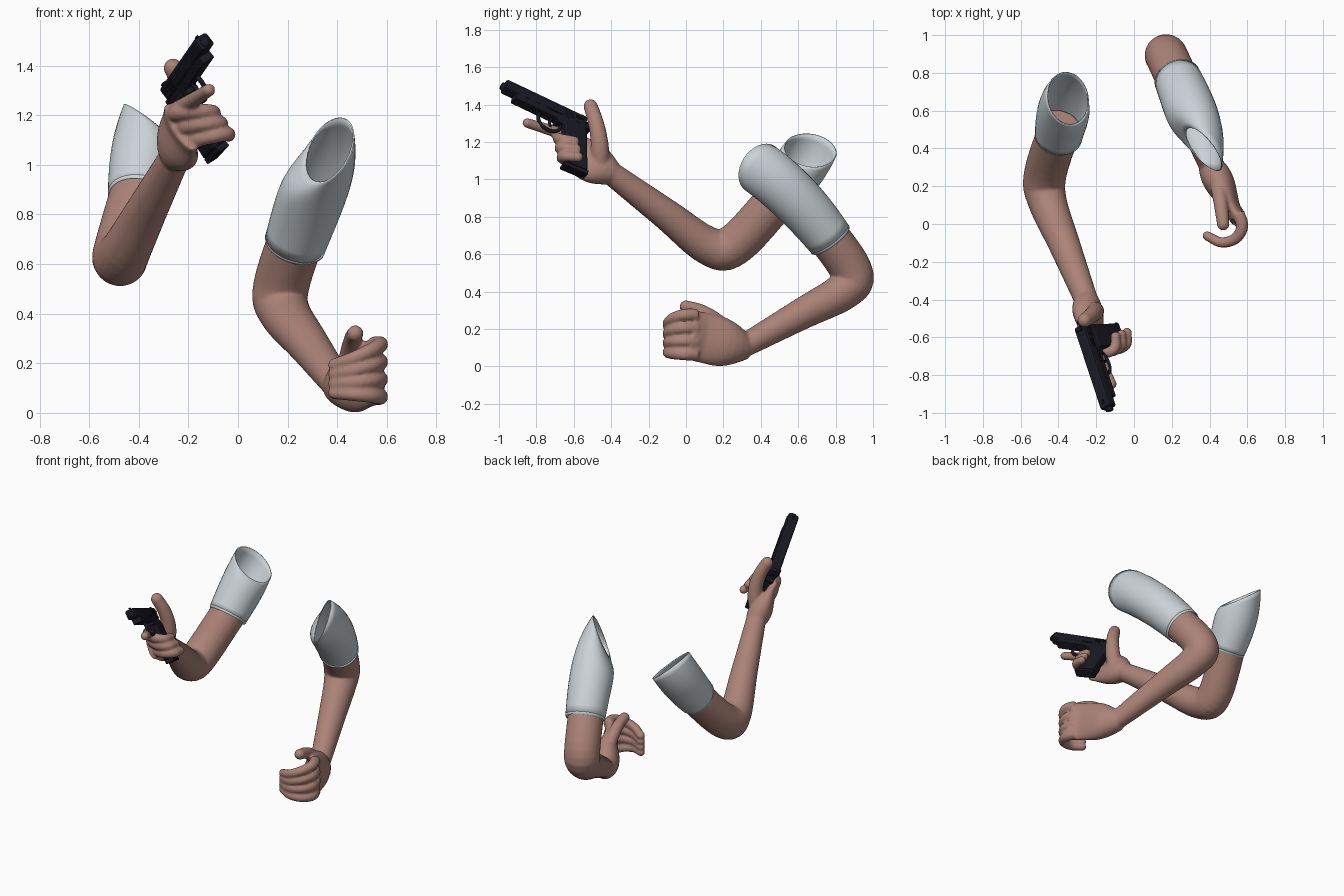
import bpy, bmesh
from math import sin, cos, pi, tau, radians
from mathutils import Vector, Matrix

if "Cube" in bpy.data.objects:
    bpy.data.objects.remove(bpy.data.objects["Cube"])


def material(name, *colour):
    mat = bpy.data.materials.new(name)
    mat.use_nodes = True
    mat.diffuse_color = (*colour, 1)
    shader = mat.node_tree.nodes["Principled BSDF"]
    shader.inputs["Base Color"].default_value = (*colour, 1)
    shader.inputs["Roughness"].default_value = 0.7
    return mat


SKIN = material("skin", 0.41, 0.225, 0.185)
CLOTH = material("pale_cloth", 0.6, 0.65, 0.68)
METAL = material("dark_metal", 0.01, 0.01, 0.018)


def make(name, bm, mat, smooth=True, matrix=Matrix.Identity(4)):
    bmesh.ops.recalc_face_normals(bm, faces=bm.faces)
    mesh = bpy.data.meshes.new(name)
    bm.to_mesh(mesh)
    bm.free()
    mesh.materials.append(mat)
    for polygon in mesh.polygons:
        polygon.use_smooth = smooth
    ob = bpy.data.objects.new(name, mesh)
    bpy.context.collection.objects.link(ob)
    ob.matrix_world = matrix
    return ob


def mix(start, end, t):
    return start + (end - start) * t


def spline(keys, steps=6):
    """Smooth curve through all the keys."""
    keys = [keys[0] * 2 - keys[1], *keys, keys[-1] * 2 - keys[-2]]
    path = []
    for before, start, end, after in zip(keys, keys[1:], keys[2:], keys[3:]):
        leave, arrive = (end - before) / 2, (after - start) / 2
        for step in range(steps):
            t = step / steps
            ease = t * t * (3 - 2 * t)
            path.append(mix(start, end, ease) + leave * t * (1 - t) ** 2 - arrive * t * t * (1 - t))
    return path + [keys[-2]]


def loft(bm, path, radius, wide, flat=None, normal=None, cap=True, sides=24):
    """Skin elliptical rings along a path; radius, flat and normal are rules of t."""
    rings = []
    last = len(path) - 1
    for i, centre in enumerate(path):
        t = i / last
        along = normal(t) if normal else path[min(i + 1, last)] - path[max(i - 1, 0)]
        along = along.normalized()
        a = (wide - along * wide.dot(along)).normalized()
        b = along.cross(a) * (flat(t) if flat else 1)
        rings.append([bm.verts.new(centre + (a * cos(tau * s / sides) + b * sin(tau * s / sides)) * radius(t))
                      for s in range(sides)])
    for low, high in zip(rings, rings[1:]):
        for s in range(sides):
            bm.faces.new((low[s - 1], low[s], high[s], high[s - 1]))
    if cap:
        bm.faces.new(rings[0])
        bm.faces.new(rings[-1])


def ball(bm, centre, radius):
    bmesh.ops.create_icosphere(bm, subdivisions=3, radius=radius, matrix=Matrix.Translation(centre))


def arm(bm, shoulder, elbow, wrist, knuckles, wide, size):
    """Upper arm, bent elbow and forearm, then a palm that flattens out."""
    upper = [shoulder, mix(shoulder, elbow, 0.8)]
    fore = [mix(elbow, wrist, t) for t in (0.13, 0.5, 1)]
    hinge = (elbow - shoulder).cross(wrist - elbow)
    loft(bm, spline(upper + fore), lambda t: mix(0.113, 0.062, max(0, t * 1.5 - 0.5) ** 1.2), hinge)
    ball(bm, wrist, 0.064)
    loft(bm, [mix(wrist, knuckles, i / 8) for i in range(-1, 9)],
         lambda t: mix(0.06, size, sin(min(t * 1.8, 1) * pi / 2)), wide,
         flat=lambda t: mix(0.95, 0.32, min(t * 1.3, 1)))


def digit(bm, point, ahead, across, bone, turn, thick):
    """Four bones, each turned further from ahead to across, with a round tip."""
    points = [point]
    for joint in range(4):
        angle = radians(turn * joint)
        points.append(points[-1] + (ahead * cos(angle) + across * sin(angle)) * bone)
    loft(bm, spline(points), lambda t: thick * (1.1 - 0.3 * t), ahead.cross(across), sides=12)
    ball(bm, points[-1], thick * 0.8)


def finish_skin(name, bm):
    ob = make(name, bm, SKIN)
    fuse = ob.modifiers.new("Fuse", "REMESH")
    fuse.mode = "VOXEL"
    fuse.voxel_size = 0.008
    fuse.use_smooth_shade = True
    relax = ob.modifiers.new("Relax", "SMOOTH")
    relax.iterations = 5


def sleeve(name, hem, axis, rim, facing):
    """Open tube from the hem that bends to meet the shoulder opening."""
    axis, facing = axis.normalized(), facing.normalized()
    bend = hem + axis * (rim - hem).length * 0.57
    path = [mix(mix(hem, bend, i / 12), mix(bend, rim, i / 12), i / 12) for i in range(13)]
    wide = axis.cross(facing)
    bm = bmesh.new()
    loft(bm, path, lambda t: mix(0.122, 0.139, t) + 0.006 * sin(pi * t), wide,
         normal=lambda t: mix(axis, facing, t * t), cap=False, sides=32)
    cloth = make(name, bm, CLOTH).modifiers.new("Cloth", "SOLIDIFY")
    cloth.thickness = 0.006
    cloth.offset = 0
    # rolled hem
    bm = bmesh.new()
    loft(bm, [hem + axis * 0.005 * i for i in range(-2, 4)], lambda t: 0.12 + 0.006 * sin(pi * t), wide,
         normal=lambda t: axis, cap=False, sides=32)
    make(name + "_hem", bm, CLOTH)


V = Vector

# left arm with relaxed, curled fingers
bm = bmesh.new()
arm(bm, V((0.25, 0.72, 0.75)), V((0.155, 0.925, 0.45)), V((0.41, 0.3, 0.105)),
    V((0.555, 0.02, 0.17)), V((0, 0, 1)), 0.135)
for i in range(4):
    digit(bm, V((0.55, 0.06, 0.275 - 0.07 * i)), V((0.3, -0.95, 0)),
          V((-1, -0.2, 0.17 * i - 0.43)), 0.077, 43, 0.032)
digit(bm, V((0.44, 0.23, 0.16)), V((0.1, -0.5, 0.8)), V((0.1, -1, 0.1)), 0.065, 25, 0.042)
finish_skin("left_arm", bm)

# right arm with fingers closed round the grip
bm = bmesh.new()
arm(bm, V((-0.39, 0.52, 0.93)), V((-0.49, 0.2, 0.585)), V((-0.25, -0.41, 1.04)),
    V((-0.23, -0.62, 1.155)), V((-0.45, 0.2, 0.85)), 0.12)
for i in range(3):
    digit(bm, V((-0.26, -0.58, 1.2)) + V((0.03, 0.01, -0.055)) * i, V((0.35, -0.95, 0.15)),
          V((1, 0.1, 0.08 * i)), 0.07, 52, 0.033)
digit(bm, V((-0.255, -0.57, 1.215)), V((0.43, -0.87, 0.27)), V((1, 0, 0)), 0.08, 0, 0.033)
digit(bm, V((-0.22, -0.46, 1.1)), V((0.2, 0, 1)), V((-0.9, -0.5, 0.5)), 0.068, 15, 0.048)
finish_skin("right_arm", bm)

# sleeves
sleeve("left_sleeve", V((0.23, 0.77, 0.68)), V((0.26, -0.58, 0.77)),
       V((0.37, 0.395, 1.06)), V((-0.72, -0.57, 0.37)))
sleeve("right_sleeve", V((-0.4, 0.46, 0.875)), V((0.1, 0.65, 0.76)),
       V((-0.35, 0.665, 1.155)), V((0.63, 0.13, 0.77)))

# pistol frame of reference: length, left, up
barrel = V((0.284, -0.863, 0.41)).normalized()
left = V((-0.6, 0.166, 0.77)).cross(barrel).normalized()
GUN = Matrix((barrel, left, barrel.cross(left))).transposed().to_4x4()
GUN.translation = (-0.267, -0.545, 1.28)


def plate(name, outline, width, bevel=0.004, side=0):
    """Extrude a side outline (length, height) across the pistol."""
    bm = bmesh.new()
    face = bm.faces.new([bm.verts.new((a, side - width / 2, h)) for a, h in outline])
    new = bmesh.ops.extrude_face_region(bm, geom=[face])["geom"]
    bmesh.ops.translate(bm, verts=[v for v in new if isinstance(v, bmesh.types.BMVert)], vec=(0, width, 0))
    edge = make(name, bm, METAL, False, GUN).modifiers.new("Bevel", "BEVEL")
    edge.width = bevel
    edge.segments = 2


def block(name, back, front, low, high, width, bevel=0.004, side=0):
    plate(name, [(back, low), (back, high), (front, high), (front, low)], width, bevel, side)


def rod(name, points, thick):
    bm = bmesh.new()
    loft(bm, [V((a, 0, h)) for a, h in points], lambda t: thick, V((0, 1, 0)), sides=12)
    make(name, bm, METAL, True, GUN)


block("pistol_slide", 0, 0.5, -0.014, 0.048, 0.068, 0.012)
block("pistol_frame", 0, 0.43, -0.046, 0, 0.06)
block("pistol_tang", -0.035, 0.15, -0.02, 0, 0.05)
block("trigger_housing", 0, 0.17, -0.065, -0.03, 0.058)
plate("pistol_grip", [(-0.01, -0.03), (0.14, -0.03), (0.065, -0.295), (-0.065, -0.285)], 0.068, 0.014)
plate("magazine_base", [(-0.07, -0.28), (0.075, -0.29), (0.075, -0.315), (-0.07, -0.305)], 0.056)
block("rear_sight", 0.01, 0.035, 0.04, 0.058, 0.036, 0.002)
block("front_sight", 0.455, 0.48, 0.04, 0.058, 0.01, 0.002)
plate("hammer", [(0, -0.01), (-0.035, 0.03), (-0.02, 0.045), (0.01, 0.02)], 0.016)
for side in (-1, 1):
    block("safety_lever", 0.025, 0.07, 0.012, 0.025, 0.01, 0.002, side * 0.038)
    for i in range(5):
        back = 0.085 + 0.011 * i
        block("slide_serration", back, back + 0.005, 0, 0.03, 0.004, 0.001, side * 0.035)
block("slide_stop", 0.15, 0.23, -0.014, -0.004, 0.008, 0.002, 0.033)
rod("barrel_muzzle", [(0.47, 0.012), (0.512, 0.012)], 0.021)
rod("trigger_guard", [(0.2 - 0.07 * cos(pi * i / 12), -0.04 - 0.085 * sin(pi * i / 12) ** 0.6)
                      for i in range(13)], 0.01)
rod("trigger", [(0.19, -0.04), (0.2, -0.07), (0.19, -0.1)], 0.008)
